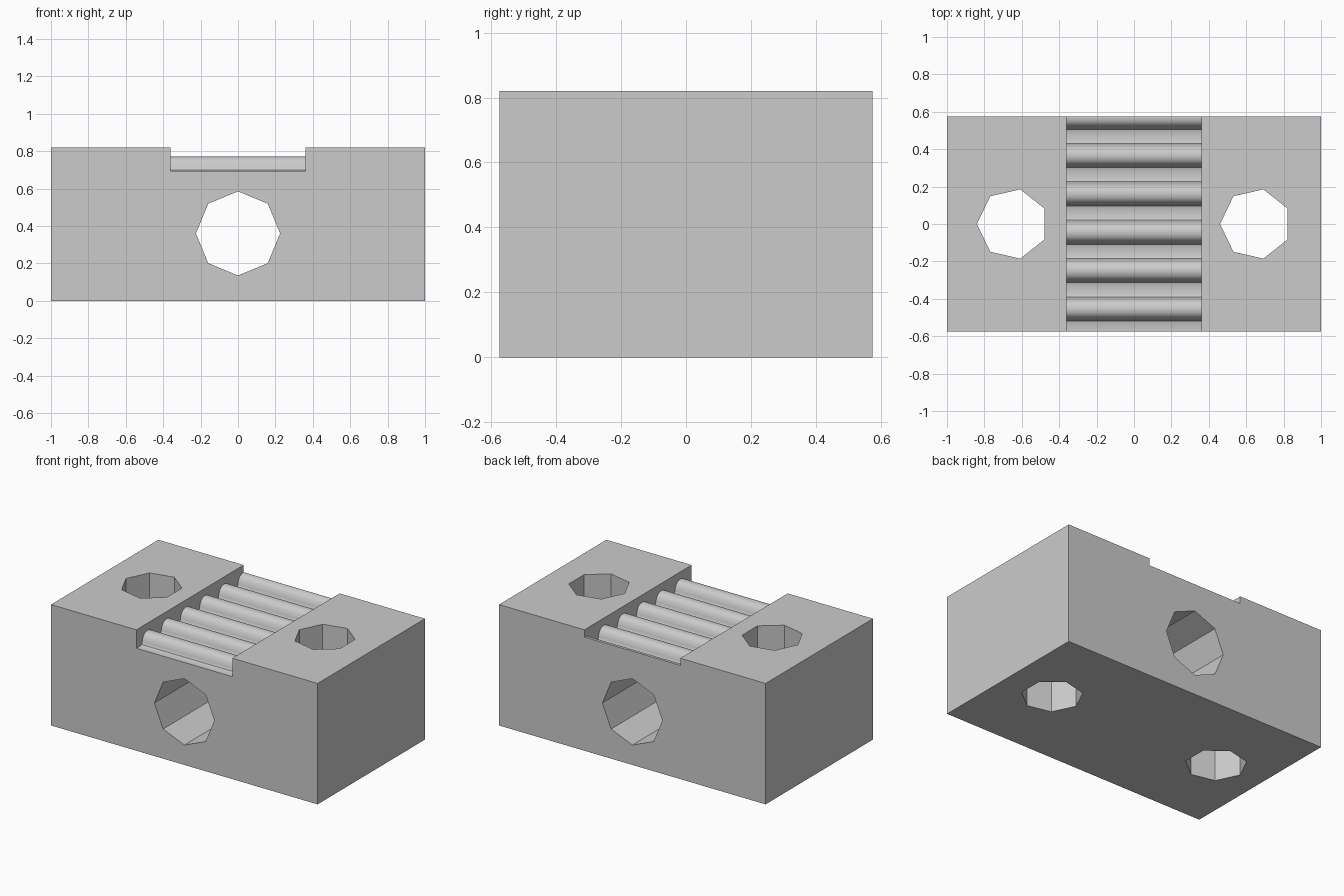
import bpy, bmesh, math
from mathutils import Matrix, Vector

if "Cube" in bpy.data.objects:
    bpy.data.objects.remove(bpy.data.objects["Cube"], do_unlink=True)

DEPTH, HEIGHT = 1.15, 0.82          # block size, width is 2
CHANNEL_HALF, FLOOR = 0.36, 0.695   # toothed channel
PITCH, FIRST_RIB = 0.205, 0.571

grey = bpy.data.materials.new("light_grey")
grey.use_nodes = True
grey.diffuse_color = (0.6, 0.6, 0.6, 1)
grey.node_tree.nodes["Principled BSDF"].inputs["Base Color"].default_value = (0.6, 0.6, 0.6, 1)


def make_object(name, bm):
    bmesh.ops.recalc_face_normals(bm, faces=bm.faces)
    mesh = bpy.data.meshes.new(name)
    bm.to_mesh(mesh)
    bm.free()
    mesh.materials.append(grey)
    obj = bpy.data.objects.new(name, mesh)
    bpy.context.collection.objects.link(obj)
    return obj


def prism(name, points, direction):
    """Extrude a closed outline along a direction."""
    bm = bmesh.new()
    face = bm.faces.new([bm.verts.new(p) for p in points])
    ext = bmesh.ops.extrude_face_region(bm, geom=[face])
    verts = [g for g in ext["geom"] if isinstance(g, bmesh.types.BMVert)]
    bmesh.ops.translate(bm, verts=verts, vec=Vector(direction))
    return make_object(name, bm)


def cut(target, cutter):
    cutter.hide_render = True
    mod = target.modifiers.new(cutter.name, 'BOOLEAN')
    mod.operation, mod.solver, mod.object = 'DIFFERENCE', 'EXACT', cutter
    bpy.context.view_layer.objects.active = target
    bpy.ops.object.modifier_apply(modifier=mod.name)
    bpy.data.objects.remove(cutter, do_unlink=True)


# Solid block
bm = bmesh.new()
bmesh.ops.create_cube(bm, size=1, matrix=Matrix.Translation((0, 0, HEIGHT / 2))
                      @ Matrix.Diagonal((2, DEPTH, HEIGHT, 1)))
block = make_object("clamp_block", bm)

# Channel whose floor carries six rounded ribs
half_rib = [(0.075, 0), (0.065, 0.004), (0.06, 0.013), (0.058, 0.024), (0.055, 0.034),
            (0.05, 0.044), (0.045, 0.054), (0.036, 0.064), (0.025, 0.071), (0.013, 0.075)]
rib = [(-y, z) for y, z in half_rib] + [(0, 0.0765)] + half_rib[::-1]
outline = [(-0.7, FLOOR)]
for i in reversed(range(6)):
    outline += [(FIRST_RIB - i * PITCH + y, FLOOR + z) for y, z in rib]
outline += [(0.7, FLOOR), (0.7, 1), (-0.7, 1)]
cut(block, prism("channel_cutter", [(-CHANNEL_HALF, y, z) for y, z in outline],
                 (2 * CHANNEL_HALF, 0, 0)))

# Octagonal bore from front to back
angles = [math.tau * i / 8 for i in range(8)]
cut(block, prism("bore_cutter", [(0.225 * math.cos(a), -1, 0.36 + 0.225 * math.sin(a))
                                 for a in angles], (0, 2, 0)))

# Seven-sided bolt holes, top to bottom
angles = [math.pi + math.tau * i / 7 for i in range(7)]
for x in (-0.65, 0.65):
    cut(block, prism("bolt_cutter", [(x + 0.19 * math.cos(a), 0.19 * math.sin(a), -0.5)
                                     for a in angles], (0, 0, 2)))

# Smooth ribs, crisp edges elsewhere
bpy.ops.object.select_all(action='DESELECT')
block.select_set(True)
bpy.context.view_layer.objects.active = block
bpy.ops.object.shade_smooth_by_angle(angle=math.radians(30))
